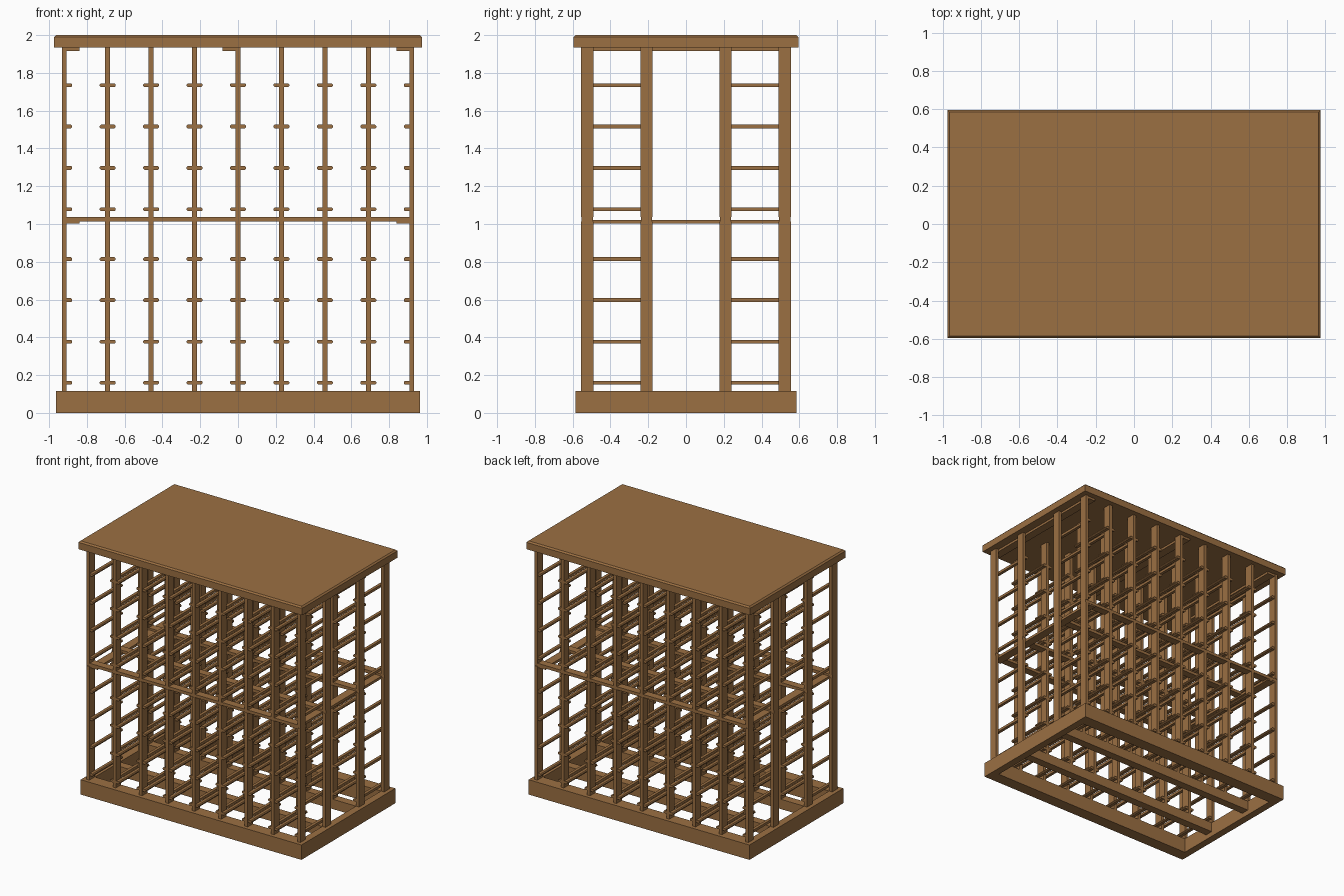
import bpy, bmesh

if "Cube" in bpy.data.objects:
    bpy.data.objects.remove(bpy.data.objects["Cube"])

wood = bpy.data.materials.new("warm brown wood")
wood.diffuse_color = (0.33, 0.16, 0.055, 1)
wood.use_nodes = True
wood.node_tree.nodes["Principled BSDF"].inputs["Base Color"].default_value = wood.diffuse_color


def finish(name, bm):
    bmesh.ops.recalc_face_normals(bm, faces=bm.faces)
    me = bpy.data.meshes.new(name)
    bm.to_mesh(me)
    bm.free()
    me.materials.append(wood)
    ob = bpy.data.objects.new(name, me)
    bpy.context.collection.objects.link(ob)
    return ob


def add_box(bm, x0, x1, y0, y1, z0, z1):
    vs = bmesh.ops.create_cube(bm, size=1)["verts"]
    for v in vs:
        v.co.x = x1 if v.co.x > 0 else x0
        v.co.y = y1 if v.co.y > 0 else y0
        v.co.z = z1 if v.co.z > 0 else z0
    return vs


def add_rung(bm, x, side, y0, y1, z):
    # flat strip with its outer long edges chamfered
    w, h, c = 0.029, 0.01, 0.006
    prof = [(0, -h), (w - c, -h), (w, -h + c), (w, h - c), (w - c, h), (0, h)]
    a = [bm.verts.new((x + side * px, y0, z + pz)) for px, pz in prof]
    b = [bm.verts.new((x + side * px, y1, z + pz)) for px, pz in prof]
    bm.faces.new(a)
    bm.faces.new(b[::-1])
    for i in range(6):
        j = (i + 1) % 6
        bm.faces.new((a[i], b[i], b[j], a[j]))


COLS = [(i - 4) * 0.23 for i in range(9)]
ROWS = [(-0.555, -0.489), (-0.242, -0.177), (0.177, 0.242), (0.489, 0.555)]
BASE, MID0, MID1, TOP = 0.117, 1.013, 1.037, 1.935
HW = 0.013

# top board with a small chamfer round the upper edge
bm = bmesh.new()
add_box(bm, -0.975, 0.975, -0.595, 0.595, TOP, 2.0)
edges = [e for e in bm.edges if all(v.co.z > 1.99 for v in e.verts)]
bmesh.ops.bevel(bm, geom=edges, offset=0.011, segments=1, affect='EDGES')
finish("top_board", bm)

# plinth frame: long boards, end boards and two inner runners
bm = bmesh.new()
for s in (-1, 1):
    ya, yb = sorted((s * 0.585, s * 0.489))
    add_box(bm, -0.963, 0.963, ya, yb, 0, BASE)
    xa, xb = sorted((s * 0.963, s * 0.905))
    add_box(bm, xa, xb, -0.489, 0.489, 0, BASE)
finish("plinth_frame", bm)

bm = bmesh.new()
for y0, y1 in ROWS[1:3]:
    add_box(bm, -0.905, 0.905, y0, y1, 0.04, BASE)
finish("plinth_runners", bm)

# upright posts, two tiers
for name, z0, z1 in (("lower_posts", BASE, MID0), ("upper_posts", MID1, TOP)):
    bm = bmesh.new()
    for x in COLS:
        for y0, y1 in ROWS:
            add_box(bm, x - HW, x + HW, y0, y1, z0, z1)
    finish(name, bm)

# long rails between the tiers
bm = bmesh.new()
for y0, y1 in ROWS:
    add_box(bm, -0.933, 0.933, y0 + 0.003, y1 - 0.003, MID0, MID1)
finish("middle_rails", bm)

# bottle rungs on both sides of each divider, front and back racks
heights = [0.16, 0.377, 0.597, 0.814, 1.078, 1.297, 1.516, 1.735]
bm = bmesh.new()
for i, x in enumerate(COLS):
    for side in (-1, 1):
        if (i == 0 and side < 0) or (i == 8 and side > 0):
            continue
        for z in heights:
            for y0, y1 in ((-0.55, -0.18), (0.18, 0.55)):
                add_rung(bm, x + side * HW, side, y0, y1, z)
finish("bottle_rungs", bm)

# flat ties running front to back at the top of each tier
bm = bmesh.new()
for x0, x1 in ((-0.907, -0.84), (0.84, 0.907)):
    add_box(bm, x0, x1, -0.55, 0.55, 1.002, 1.022)
    add_box(bm, x0, x1, -0.55, 0.55, 1.917, TOP)
add_box(bm, -0.082, -0.013, -0.55, 0.55, 1.917, TOP)
finish("cross_ties", bm)
